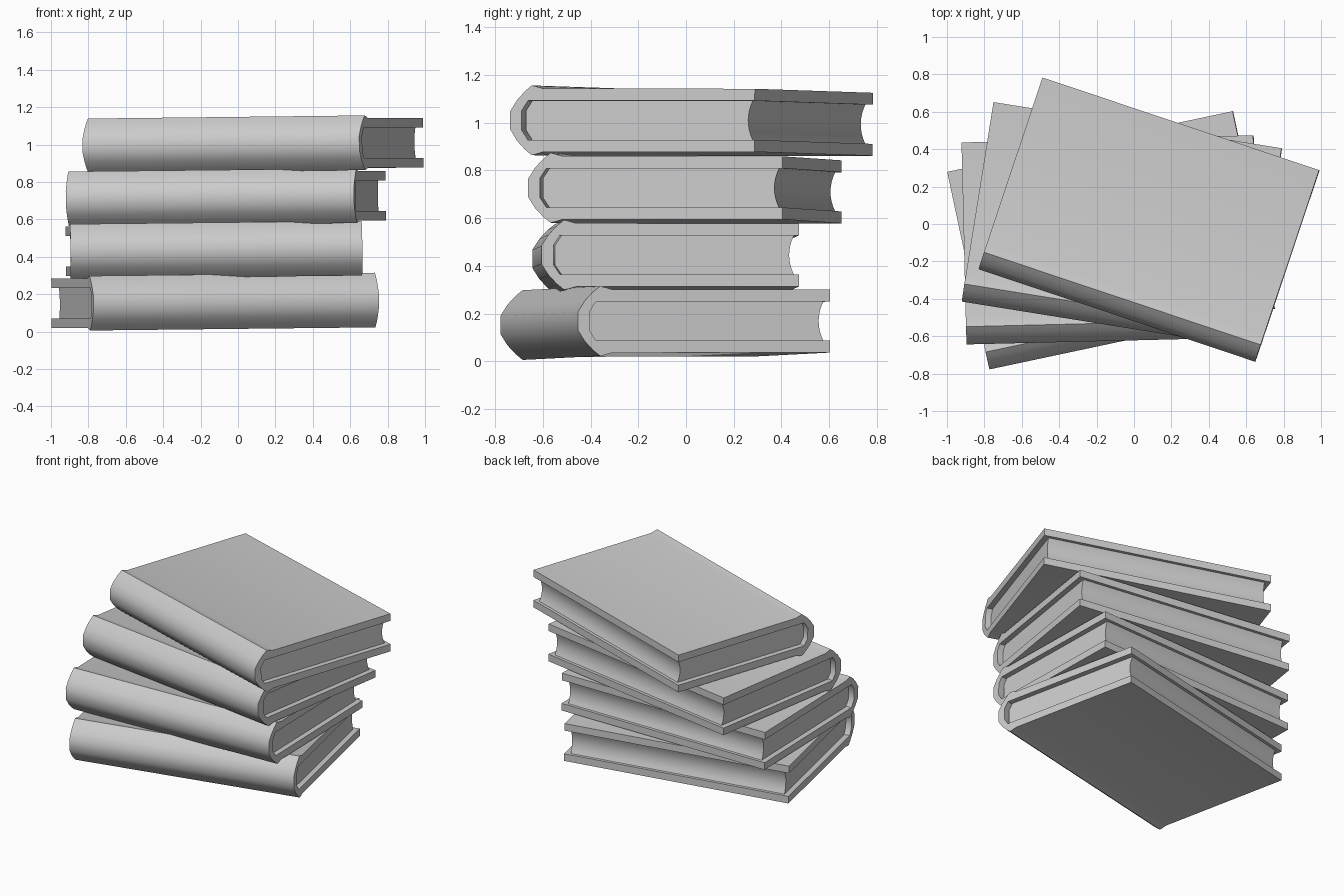
import bpy, bmesh, math

if "Cube" in bpy.data.objects:
    bpy.data.objects.remove(bpy.data.objects["Cube"])

LENGTH = 1.56      # along the spine
INSET = 0.037      # pages set back from the cover ends
TILT = -0.0108     # each book leans up slightly to the right


def mirror_z(half):
    """Close a y,z half profile (z > 0) with its mirror image."""
    return half + [(y, -z) for y, z in reversed(half) if z > 0]


def extrude_profile(name, profile, length, place):
    """Prism of a y,z profile along local x, centred."""
    bm = bmesh.new()
    face = bm.faces.new([bm.verts.new((-length / 2, y, z)) for y, z in profile])
    res = bmesh.ops.extrude_face_region(bm, geom=[face], use_keep_orig=True)
    verts = [g for g in res["geom"] if isinstance(g, bmesh.types.BMVert)]
    bmesh.ops.translate(bm, verts=verts, vec=(length, 0, 0))
    bmesh.ops.recalc_face_normals(bm, faces=bm.faces)
    mesh = bpy.data.meshes.new(name)
    bm.to_mesh(mesh)
    bm.free()
    obj = bpy.data.objects.new(name, mesh)
    bpy.context.collection.objects.link(obj)
    x, y, z, angle = place
    obj.location = (x, y, z)
    obj.rotation_euler = (0, TILT, math.radians(angle))
    bpy.ops.object.select_all(action='DESELECT')
    obj.select_set(True)
    bpy.context.view_layer.objects.active = obj
    bpy.ops.object.shade_smooth_by_angle(angle=math.radians(36))


# Cover: outer skin from spine to fore edge, then back along the inside
outer = [(-0.54, 0.038), (-0.51, 0.085), (-0.475, 0.122), (-0.445, 0.146),
         (-0.43, 0.143), (-0.395, 0.133), (0.54, 0.132)]
inner = [(0.54, 0.082), (-0.462, 0.082), (-0.49, 0.04)]
top_half = outer + inner
cover = top_half + [(y, -z) for y, z in reversed(top_half)]

# Page block: rounded at the spine, hollow along the fore edge
fore = [(0.519 - 0.02 * (1 - (i / 4) ** 2), 0.082 * i / 4) for i in range(5)]
half_pages = fore + [(-0.455, 0.082), (-0.483, 0.04)]
pages = mirror_z(half_pages)

# Stack from bottom to top: x, y, middle z, turn in degrees
stack = [(-0.122, -0.087, 0.160, 12.0),
         (-0.128, -0.085, 0.437, 1.4),
         (-0.065, -0.005, 0.718, -9.1),
         (0.080, 0.023, 1.001, -18.5)]

for n, place in enumerate(stack, 1):
    extrude_profile(f"book_{n}_cover", cover, LENGTH, place)
    extrude_profile(f"book_{n}_pages", pages, LENGTH - 2 * INSET, place)
